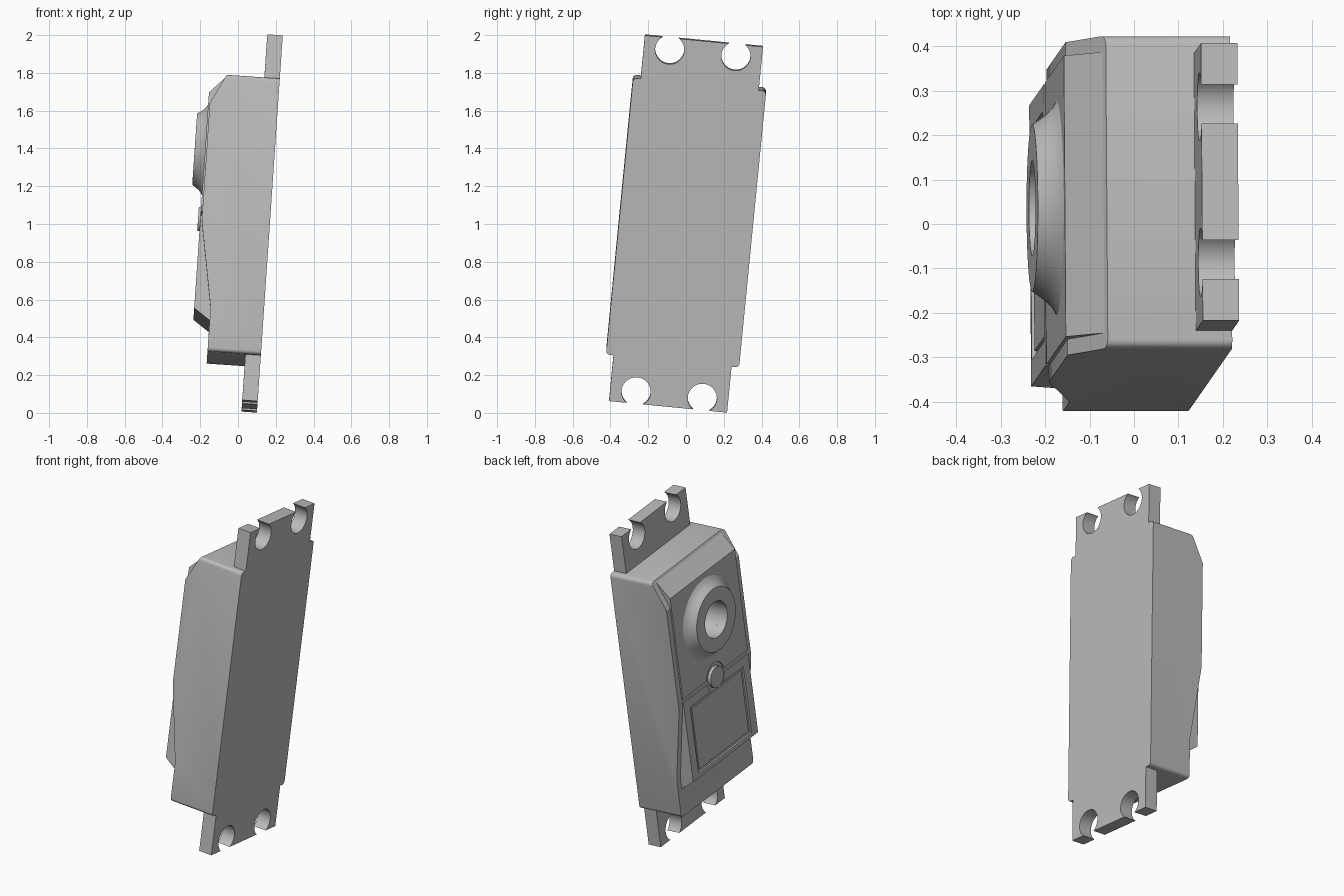
import bpy, bmesh, math
from mathutils import Matrix, Vector

cube = bpy.data.objects.get("Cube")
if cube:
    bpy.data.objects.remove(cube, do_unlink=True)

# Tilted frame: local x = length, y = width, z = outward from the flat base
length = Vector((0.068, 0.0975, 0.9929)).normalized()
width = Vector((-0.007, 0.995, -0.0975))
width = (width - length * width.dot(length)).normalized()
frame = Matrix((length, width, length.cross(width))).transposed().to_4x4()
frame.translation = (0.1685, 0, 1.0)

grey = bpy.data.materials.new("grey plastic")
grey.use_nodes = True
colour = (0.5, 0.5, 0.5, 1)
grey.diffuse_color = colour
grey.node_tree.nodes["Principled BSDF"].inputs["Base Color"].default_value = colour


def finish(name, bm):
    bmesh.ops.recalc_face_normals(bm, faces=bm.faces)
    mesh = bpy.data.meshes.new(name)
    bm.to_mesh(mesh)
    bm.free()
    mesh.materials.append(grey)
    obj = bpy.data.objects.new(name, mesh)
    obj.matrix_world = frame
    bpy.context.collection.objects.link(obj)
    return obj


def prism(name, profile, half, corner=0):
    """Extrude a length/height profile across the width, rounding the upright end corners."""
    bm = bmesh.new()
    face = bm.faces.new([bm.verts.new((l, -half, t)) for l, t in profile])
    new = bmesh.ops.extrude_face_region(bm, geom=[face])["geom"]
    verts = [v for v in new if isinstance(v, bmesh.types.BMVert)]
    bmesh.ops.translate(bm, verts=verts, vec=(0, 2 * half, 0))
    if corner:
        edges = [e for e in bm.edges
                 if (e.verts[0].co - e.verts[1].co).xy.length < 1e-5]
        bmesh.ops.bevel(bm, geom=edges, offset=corner, segments=4, profile=0.5, affect='EDGES')
    return finish(name, bm)


def box(name, l0, l1, half, t0, t1):
    return prism(name, [(l0, t0), (l1, t0), (l1, t1), (l0, t1)], half)


def disc(name, l, w, r, t0, t1, sides=48):
    bm = bmesh.new()
    place = Matrix.Translation((l, w, (t0 + t1) / 2))
    bmesh.ops.create_cone(bm, cap_ends=True, segments=sides, radius1=r, radius2=r,
                          depth=t1 - t0, matrix=place)
    return finish(name, bm)


def cut(obj, *cutters):
    bpy.context.view_layer.objects.active = obj
    for cutter in cutters:
        cutter.hide_render = True
        mod = obj.modifiers.new("cut", 'BOOLEAN')
        mod.operation = 'DIFFERENCE'
        mod.solver = 'EXACT'
        mod.object = cutter
        bpy.ops.object.modifier_apply(modifier=mod.name)
    for cutter in cutters:
        bpy.data.objects.remove(cutter, do_unlink=True)


# Mounting flanges with open screw holes at both ends
for name, a, b, s in (("upper_flange", 0.73, 0.975, 1), ("lower_flange", -0.975, -0.72, -1)):
    flange = box(name, a, b, 0.314, 0, 0.082)
    cut(flange, *[disc("hole_cutter", s * 0.912, w, 0.077, -0.1, 0.2) for w in (-0.176, 0.176)])

# Main body, with side walls that slope away at the lower end
END = 0.743
body = prism("body", [(-0.731, 0), (END, 0), (END, 0.281), (0.586, 0.361),
                      (-0.04, 0.361), (-0.497, 0.283), (-0.731, 0.283)], 0.354, 0.02)
cut(body, disc("bore_cutter", 0.37, 0, 0.107, 0.15, 0.6))

# Raised cover with a bore, dividing groove, screw recess and panel recess
cover = prism("cover", [(-0.565, 0.2), (0.735, 0.2), (0.735, 0.283), (0.645, 0.369),
                        (-0.505, 0.369), (-0.565, 0.283)], 0.318)
cut(cover,
    disc("bore_cutter", 0.37, 0, 0.107, 0.1, 0.6),
    box("groove_cutter", -0.012, 0.012, 0.4, 0.3625, 0.45),
    box("panel_cutter", -0.48, -0.065, 0.26, 0.358, 0.45),
    disc("screw_cutter", 0, 0, 0.085, 0.3615, 0.45))
box("label_panel", -0.462, -0.083, 0.242, 0.35, 0.364)
disc("screw_head", 0, 0, 0.063, 0.35, 0.381)

# Flared output boss
bm = bmesh.new()
points = [(0.107, 0.36), (0.107, 0.424), (0.188, 0.424), (0.2, 0.407),
          (0.213, 0.39), (0.227, 0.377), (0.243, 0.368)]
verts = [bm.verts.new((0.37 + r, 0, t)) for r, t in points]
edges = [bm.edges.new(pair) for pair in zip(verts, verts[1:])]
bmesh.ops.spin(bm, geom=verts + edges, cent=(0.37, 0, 0), axis=(0, 0, 1),
               angle=math.tau, steps=64, use_merge=True)
bmesh.ops.remove_doubles(bm, verts=bm.verts, dist=1e-4)
boss = finish("output_boss", bm)

# Smooth round surfaces, keep hard edges
bpy.ops.object.select_all(action='DESELECT')
for obj in bpy.context.collection.objects:
    if obj.type == 'MESH':
        obj.select_set(True)
bpy.context.view_layer.objects.active = boss
bpy.ops.object.shade_smooth_by_angle(angle=math.radians(25))
